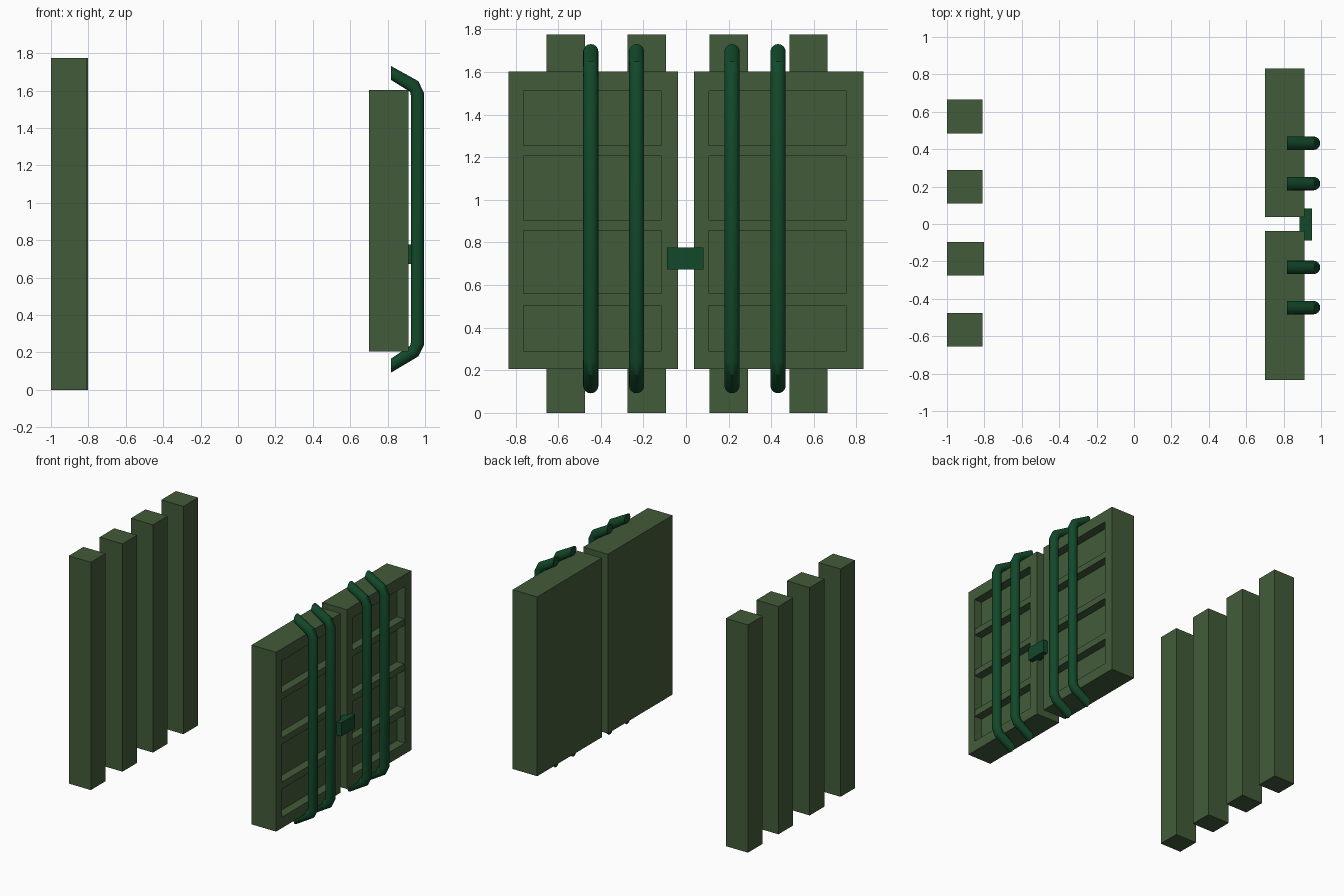
import bpy, bmesh, math
from mathutils import Vector

if "Cube" in bpy.data.objects:
    bpy.data.objects.remove(bpy.data.objects["Cube"])


def material(name, rgb):
    m = bpy.data.materials.new(name)
    m.diffuse_color = (*rgb, 1)
    m.use_nodes = True
    m.node_tree.nodes["Principled BSDF"].inputs["Base Color"].default_value = m.diffuse_color
    return m


WOOD = material("olive_green", (0.055, 0.105, 0.042))
METAL = material("deep_green", (0.006, 0.066, 0.023))


def add_box(bm, lo, hi):
    verts = bmesh.ops.create_cube(bm, size=1)["verts"]
    for v in verts:
        v.co = Vector([l + (c + 0.5) * (h - l) for c, l, h in zip(v.co, lo, hi)])


def finish(bm, name, mat):
    bmesh.ops.recalc_face_normals(bm, faces=bm.faces[:])
    mesh = bpy.data.meshes.new(name)
    bm.to_mesh(mesh)
    bm.free()
    mesh.materials.append(mat)
    ob = bpy.data.objects.new(name, mesh)
    bpy.context.collection.objects.link(ob)
    return ob


def box(name, lo, hi, mat):
    bm = bmesh.new()
    add_box(bm, lo, hi)
    return finish(bm, name, mat)


# Four square posts
for i, (y, front) in enumerate([(-0.565, -0.81), (-0.185, -0.803), (0.2, -0.81), (0.575, -0.81)]):
    box(f"post_{i + 1}", (-1, y - 0.09, 0), (front, y + 0.09, 1.775), WOOD)


def door(name, y0):
    """Slab with a recessed tray on +x, crossed by three slats."""
    y1 = y0 + 0.795
    bm = bmesh.new()
    add_box(bm, (0.70, y0, 0.205), (0.912, y1, 1.602))
    bm.normal_update()
    front = max(bm.faces, key=lambda f: f.normal.x)
    # Inset the front to the tray outline, then sink it
    bmesh.ops.inset_individual(bm, faces=[front], thickness=0.07)
    for v in front.verts:
        c = front.calc_center_median()
        v.co.y = y0 + 0.07 if v.co.y < (y0 + y1) / 2 else y0 + 0.715
        v.co.z = 0.29 if v.co.z < 0.9 else 1.51
    sunk = bmesh.ops.extrude_discrete_faces(bm, faces=[front])["faces"]
    for v in sunk[0].verts:
        v.co.x -= 0.07
    # Slats
    for z0, z1 in [(0.505, 0.56), (0.855, 0.905), (1.205, 1.255)]:
        add_box(bm, (0.842, y0 + 0.07, z0), (0.908, y0 + 0.715, z1))
    finish(bm, name, WOOD)


door("door_left", -0.833)
door("door_right", 0.037)

# Bent bars: (x, z, half height along ring axis, ring axis tilt in the xz plane)
R, SIDES = 0.036, 16
PATH = [(0.818, 1.694, 0.037, 90), (0.942, 1.622, 0.036, 52), (0.96, 1.578, 0.036, 8),
        (0.96, 0.248, 0.036, -8), (0.942, 0.207, 0.036, -52), (0.818, 0.129, 0.037, -90)]


def bar(name, y):
    bm = bmesh.new()
    rings = []
    for x, z, h, tilt in PATH:
        t = math.radians(tilt)
        ring = []
        for k in range(SIDES):
            a = math.tau * k / SIDES
            d = h * math.cos(a)
            ring.append(bm.verts.new((x + d * math.cos(t), y + R * math.sin(a), z + d * math.sin(t))))
        rings.append(ring)
    for a, b in zip(rings, rings[1:]):
        for k in range(SIDES):
            n = (k + 1) % SIDES
            bm.faces.new((a[k], a[n], b[n], b[k]))
    bm.faces.new(rings[0])
    bm.faces.new(rings[-1])
    ob = finish(bm, name, METAL)
    bpy.ops.object.select_all(action='DESELECT')
    ob.select_set(True)
    bpy.context.view_layer.objects.active = ob
    bpy.ops.object.shade_smooth_by_angle(angle=math.radians(30))


for i, y in enumerate([-0.447, -0.232, 0.216, 0.432]):
    bar(f"lock_bar_{i + 1}", y)

# Latch bridging the two doors
box("latch", (0.885, -0.088, 0.672), (0.952, 0.083, 0.777), METAL)
